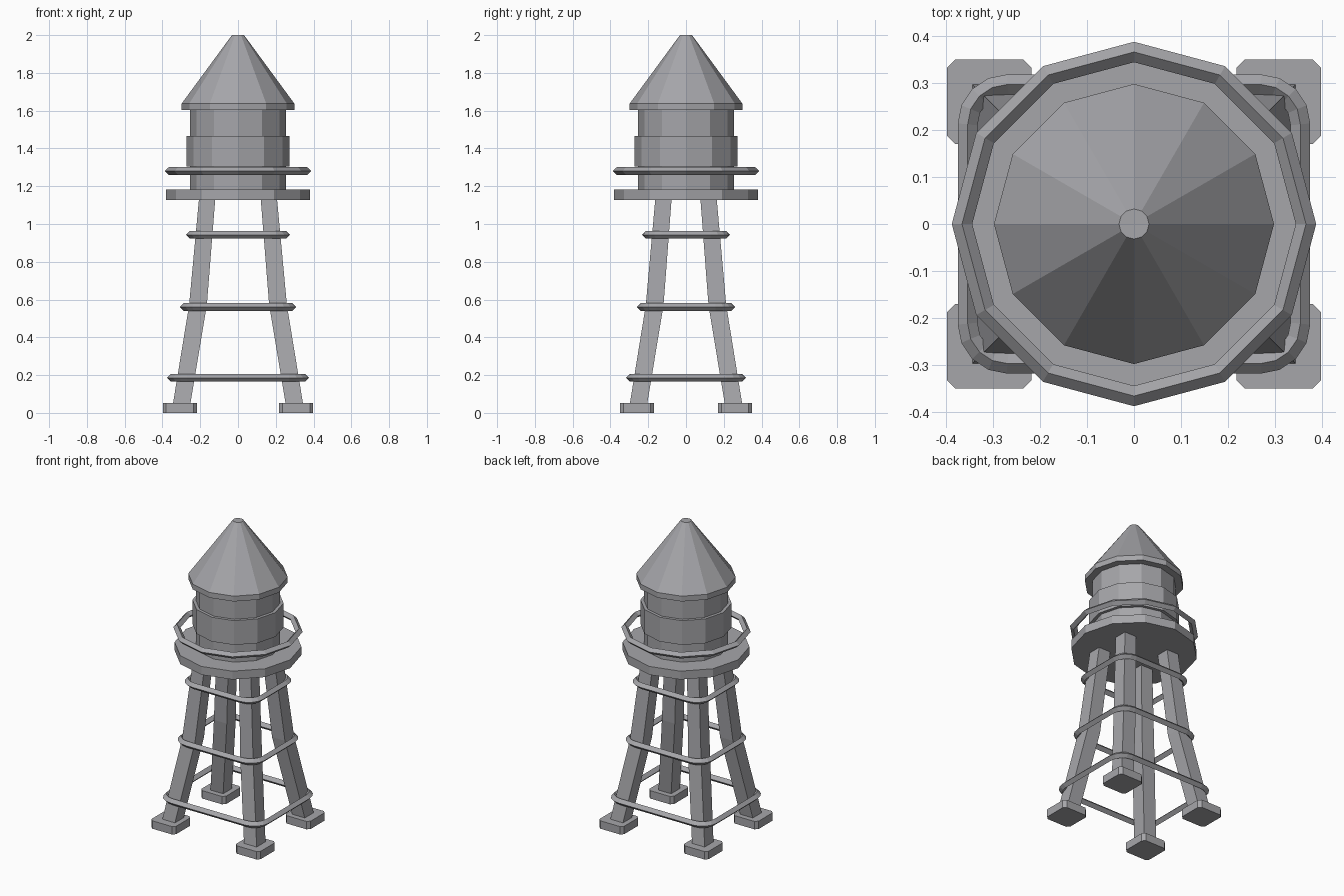
import bpy, bmesh, math
from mathutils import Vector

if "Cube" in bpy.data.objects:
    bpy.data.objects.remove(bpy.data.objects["Cube"])

# Dark steel grey shared by every part
steel = bpy.data.materials.new("dark_steel")
steel.diffuse_color = (0.38, 0.38, 0.40, 1.0)
steel.use_nodes = True
steel.node_tree.nodes["Principled BSDF"].inputs["Base Color"].default_value = steel.diffuse_color


def new_object(name, bm):
    bmesh.ops.recalc_face_normals(bm, faces=bm.faces)
    me = bpy.data.meshes.new(name)
    bm.to_mesh(me)
    bm.free()
    me.materials.append(steel)
    ob = bpy.data.objects.new(name, me)
    bpy.context.collection.objects.link(ob)
    return ob


def loft(name, loops, caps=True, closed=False):
    """Skin a list of equal-length point loops."""
    bm = bmesh.new()
    rings = [[bm.verts.new(p) for p in loop] for loop in loops]
    pairs = list(zip(rings, rings[1:]))
    if closed:
        pairs.append((rings[-1], rings[0]))
    for a, b in pairs:
        n = len(a)
        for i in range(n):
            j = (i + 1) % n
            bm.faces.new((a[i], a[j], b[j], b[i]))
    if caps and not closed:
        bm.faces.new(rings[0])
        bm.faces.new(rings[-1])
    return new_object(name, bm)


def lathe(name, profile, sides=12):
    """Twelve-sided solid from (radius, z) pairs."""
    angles = [math.tau * i / sides for i in range(sides)]
    return loft(name, [[(r * math.cos(a), r * math.sin(a), z) for a in angles]
                       for r, z in profile])


def pipe_loop(name, path, z, r=0.021):
    """Closed diamond-section pipe along a flat path of (x, y) points."""
    loops = []
    n = len(path)
    for i in range(n):
        p = Vector(path[i])
        d0 = (p - Vector(path[i - 1])).normalized()
        d1 = (Vector(path[(i + 1) % n]) - p).normalized()
        t = (d0 + d1).normalized()
        out = Vector((t.y, -t.x)) * r / t.dot(d1)
        loops.append([(p.x + out.x, p.y + out.y, z), (p.x, p.y, z + r),
                      (p.x - out.x, p.y - out.y, z), (p.x, p.y, z - r)])
    return loft(name, loops, closed=True)


def rounded_rect(hx, hy, r, seg):
    pts = []
    for k, (sx, sy) in enumerate([(1, 1), (-1, 1), (-1, -1), (1, -1)]):
        for i in range(seg + 1):
            a = math.pi / 2 * (k + i / seg)
            pts.append((sx * (hx - r) + r * math.cos(a),
                        sy * (hy - r) + r * math.sin(a)))
    return pts


# Tank, band, roof and walkway
lathe("tank", [(0.253, 1.17), (0.253, 1.62)])
lathe("tank_band", [(0.273, 1.305), (0.273, 1.465)])
lathe("roof", [(0.298, 1.603), (0.298, 1.638), (0.032, 2.0)])
lathe("walkway", [(0.38, 1.127), (0.38, 1.182)])

# Walkway handrail
rail = [(0.366 * math.cos(math.tau * i / 12), 0.366 * math.sin(math.tau * i / 12))
        for i in range(12)]
pipe_loop("handrail", rail, 1.28)

# Bracing hoops around the legs
for name, z, hx, hy in [("lower_hoop", 0.186, 0.354, 0.297),
                        ("middle_hoop", 0.561, 0.287, 0.24),
                        ("upper_hoop", 0.943, 0.254, 0.213)]:
    pipe_loop(name, rounded_rect(hx, hy, 0.085, 4), z)

# Bent legs and chamfered footings
for side, sx in (("left", -1), ("right", 1)):
    for end, sy in (("front", -1), ("back", 1)):
        sections = []
        for x, y, z, h in [(0.303, 0.256, 0.02, 0.046),
                           (0.212, 0.166, 0.57, 0.047),
                           (0.162, 0.118, 1.15, 0.043)]:
            sections.append([(sx * x + h * i, sy * y + h * j, z)
                             for i, j in [(-1, -1), (1, -1), (1, 1), (-1, 1)]])
        loft(f"{end}_{side}_leg", sections)
        foot = rounded_rect(0.09, 0.09, 0.018, 1)
        loft(f"{end}_{side}_footing",
             [[(sx * 0.308 + x, sy * 0.26 + y, z) for x, y in foot] for z in (0, 0.052)])
